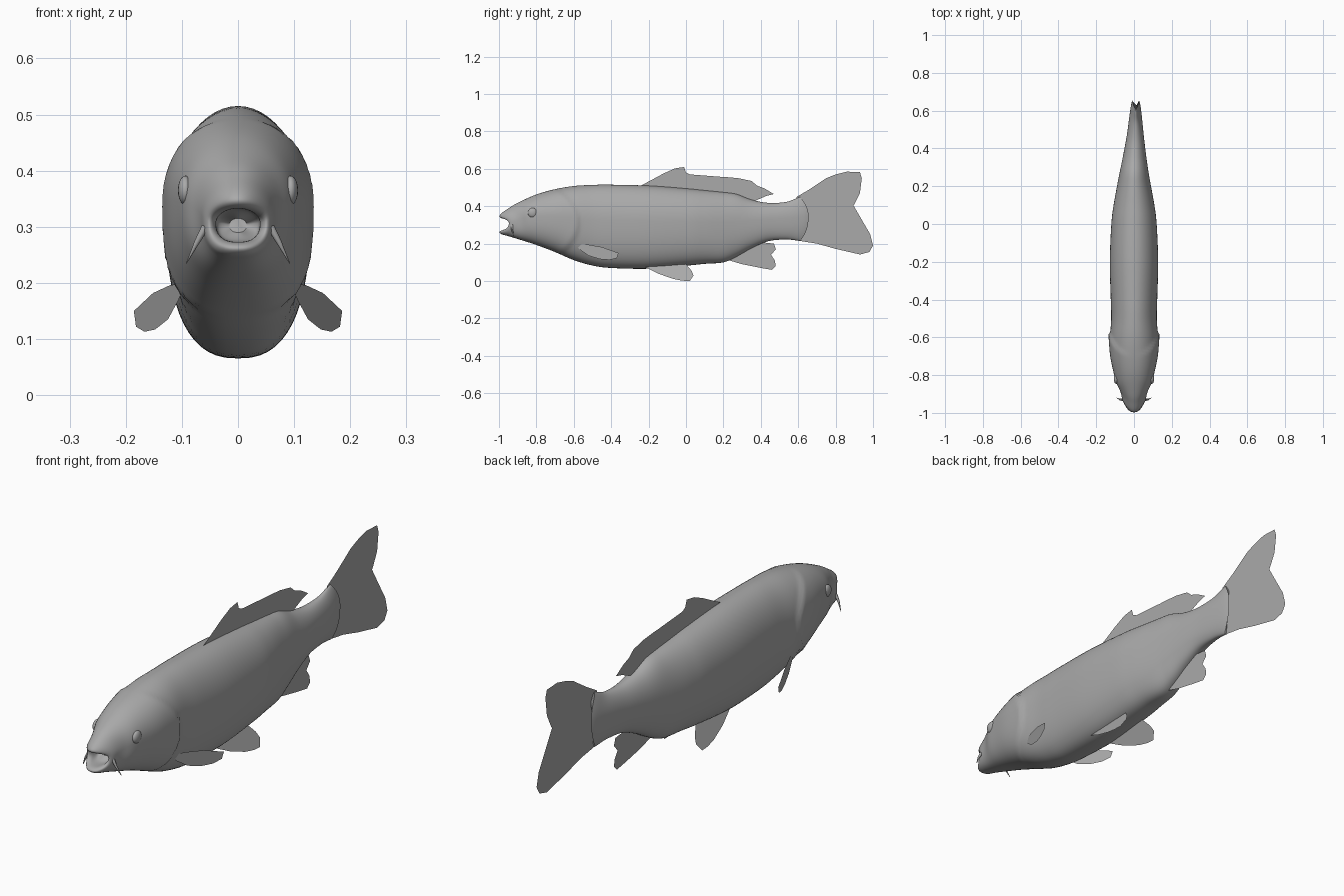
import bpy, bmesh, math
from mathutils import Vector

if "Cube" in bpy.data.objects:
    bpy.data.objects.remove(bpy.data.objects["Cube"])

grey = bpy.data.materials.new("plain grey")
grey.use_nodes = True
COLOUR = (0.4, 0.4, 0.4, 1)
grey.diffuse_color = COLOUR
grey.node_tree.nodes["Principled BSDF"].inputs["Base Color"].default_value = COLOUR


def make_object(name, bm, smooth=True):
    mesh = bpy.data.meshes.new(name)
    bm.to_mesh(mesh)
    bm.free()
    mesh.materials.append(grey)
    for face in mesh.polygons:
        face.use_smooth = smooth
    obj = bpy.data.objects.new(name, mesh)
    bpy.context.collection.objects.link(obj)
    return obj


def ramp(value, low, high):
    t = min(max((value - low) / (high - low), 0), 1)
    return t * t * (3 - 2 * t)


def spline(a, b, c, d, t):
    return b + (c - a) * t / 2 + (a - 2.5 * b + 2 * c - d / 2) * t * t + (1.5 * (b - c) + (d - a) / 2) * t ** 3


def signed_power(value, power):
    return math.copysign(abs(value) ** power, value)


# Body sections from mouth cavity to tail root: y, bottom, top, half width
SECTIONS = [
    (-.9, .29, .315, .015), (-.93, .275, .33, .036), (-.98, .272, .334, .04),
    (-.997, .262, .346, .05), (-.985, .25, .364, .06), (-.95, .24, .388, .068),
    (-.9, .225, .418, .08), (-.8, .193, .463, .104), (-.7, .155, .491, .123),
    (-.6, .112, .508, .126), (-.5, .083, .514, .121), (-.4, .07, .515, .123),
    (-.2, .066, .51, .128), (0, .082, .495, .12), (.1, .092, .485, .108),
    (.2, .1, .475, .09), (.27, .13, .465, .077), (.35, .175, .435, .063),
    (.44, .213, .418, .049), (.53, .222, .422, .035), (.585, .218, .44, .025),
    (.61, .214, .45, .018)]
SIDES = 56
STEPS = 7


def body_ring(y, bottom, top, width):
    middle = bottom + (top - bottom) * .57
    points = []
    for i in range(SIDES):
        a = 2 * math.pi * i / SIDES
        c, s = math.cos(a), math.sin(a)
        if s >= 0:
            x, z = width * c, middle + (top - middle) * s
        else:
            x = width * signed_power(c, .8)
            z = middle - (middle - bottom) * abs(s) ** .8
        # mouth corners sit back, the tail root bows out
        py = y + .05 * c * c * (1 - ramp(y, -.96, -.82))
        py += .045 * (1 - s * s) * ramp(y, .45, .61)
        # raised gill cover ending in a curved edge
        ahead = -.575 - ((z - .31) / .13) ** 2 * .06 - y
        cover = ramp(ahead, -.012, .012) * math.exp(-max(ahead, 0) / .09)
        x += .011 * cover * signed_power(c, .5)
        x += .009 * ramp(y, .2, .6)
        points.append((x, py, z))
    return points


bm = bmesh.new()
rings = []
last = len(SECTIONS) - 1
for k in range(last):
    four = [SECTIONS[min(max(k + o, 0), last)] for o in (-1, 0, 1, 2)]
    for step in range(STEPS + (k == last - 1)):
        values = [spline(*column, step / STEPS) for column in zip(*four)]
        rings.append([bm.verts.new(p) for p in body_ring(*values)])
for front, back in zip(rings, rings[1:]):
    for i in range(SIDES):
        j = (i + 1) % SIDES
        bm.faces.new((front[i], front[j], back[j], back[i]))
bm.faces.new(rings[0])
bm.faces.new(rings[-1])
bmesh.ops.recalc_face_normals(bm, faces=bm.faces)
body = make_object("body", bm)
bpy.context.view_layer.objects.active = body
body.select_set(True)
bpy.ops.object.shade_smooth_by_angle(angle=math.radians(50))


# Fins are thin sheets: outline in y and z, with x given by a rule
def fin(name, outline, x_rule):
    bm = bmesh.new()
    bm.faces.new([bm.verts.new((x_rule(y, z), y, z)) for y, z in outline])
    bmesh.ops.triangulate(bm, faces=bm.faces)
    make_object(name, bm, smooth=False)


fin("dorsal_fin", [
    (-.26, .5), (-.2, .53), (-.12, .575), (-.06, .602), (-.01, .61), (0, .58),
    (.02, .57), (.1, .56), (.2, .557), (.28, .55), (.35, .535), (.38, .51),
    (.42, .495), (.47, .465), (.43, .455), (.36, .425), (.3, .44), (0, .47)],
    lambda y, z: .004)
fin("tail_fin", [
    (.59, .449), (.66, .49), (.75, .55), (.8, .57), (.86, .585), (.93, .582),
    (.94, .55), (.93, .47), (.9, .41), (.86, .37), (.82, .35), (.9, .345),
    (.95, .31), (.985, .25), (1, .19), (.98, .155), (.93, .142), (.8, .172),
    (.7, .2), (.6, .216)],
    lambda y, z: .009)
fin("anal_fin", [
    (.2, .12), (.3, .09), (.4, .07), (.46, .06), (.48, .08), (.475, .11),
    (.455, .14), (.48, .17), (.47, .2), (.38, .21), (.3, .17)],
    lambda y, z: .006)

for side, sign in (("left", 1), ("right", -1)):
    fin(side + "_pelvic_fin", [
        (-.22, .075), (-.15, .04), (-.07, .012), (-.02, .002), (.02, 0),
        (.04, .03), (.03, .055), (0, .09)],
        lambda y, z: sign * (.058 + (.065 - z) * .5))
    fin(side + "_pectoral_fin", [
        (-.6, .2), (-.53, .196), (-.45, .182), (-.36, .15), (-.37, .122),
        (-.41, .113), (-.46, .117), (-.52, .135), (-.57, .17)],
        lambda y, z: sign * (.121 + (y + .53) * .38))

    # Eye, a shallow bump on the cheek
    bm = bmesh.new()
    bmesh.ops.create_uvsphere(bm, u_segments=20, v_segments=12, radius=.026)
    for v in bm.verts:
        v.co.x *= .5
        v.co += Vector((sign * .094, -.82, .365))
    make_object(side + "_eye", bm)

    # Barbel, a tapered whisker at the mouth corner
    curve = bpy.data.curves.new(side + "_barbel", "CURVE")
    curve.dimensions = "3D"
    curve.bevel_depth = .007
    curve.bevel_resolution = 2
    path = curve.splines.new("POLY")
    knots = [(.058, -.93, .3), (.072, -.93, .275), (.082, -.925, .255), (.092, -.92, .235)]
    path.points.add(len(knots) - 1)
    for i, (point, (x, y, z)) in enumerate(zip(path.points, knots)):
        point.co = (sign * x, y, z, 1)
        point.radius = 1 - i * .3
    curve.materials.append(grey)
    barbel = bpy.data.objects.new(side + "_barbel", curve)
    bpy.context.collection.objects.link(barbel)
